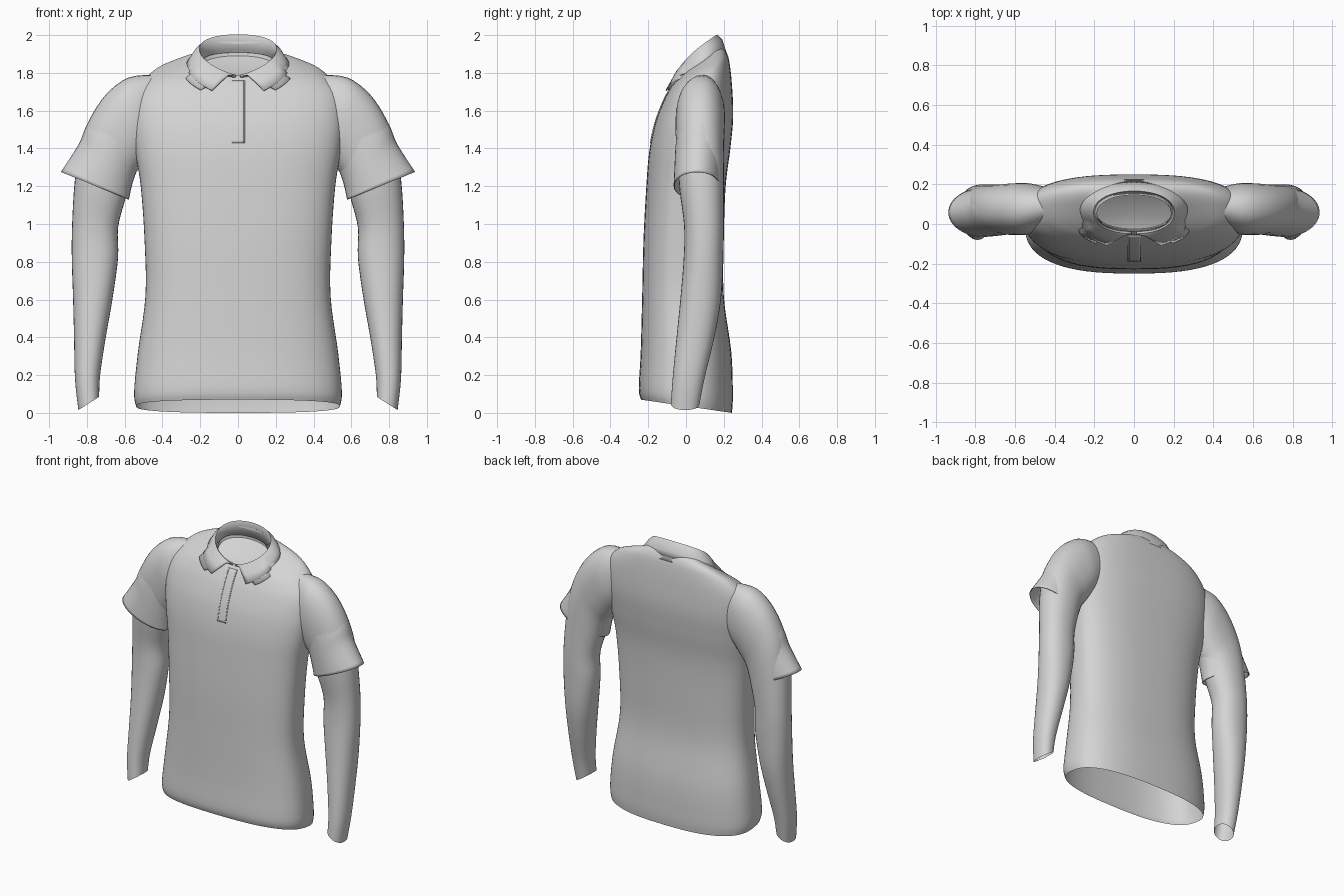
import bpy, bmesh, math
from mathutils import Vector
from mathutils.bvhtree import BVHTree

if "Cube" in bpy.data.objects:
    bpy.data.objects.remove(bpy.data.objects["Cube"])

cloth = bpy.data.materials.new("light_grey_cloth")
cloth.diffuse_color = (0.66, 0.66, 0.66, 1)
cloth.use_nodes = True
cloth.node_tree.nodes["Principled BSDF"].inputs["Base Color"].default_value = cloth.diffuse_color


def finish(name, bm, angle=40, thickness=0):
    bmesh.ops.recalc_face_normals(bm, faces=bm.faces)
    me = bpy.data.meshes.new(name)
    bm.to_mesh(me)
    bm.free()
    me.materials.append(cloth)
    me.shade_smooth()
    me.set_sharp_from_angle(angle=math.radians(angle))
    ob = bpy.data.objects.new(name, me)
    bpy.context.collection.objects.link(ob)
    if thickness:
        mod = ob.modifiers.new("cloth_thickness", "SOLIDIFY")
        mod.thickness = thickness
        mod.offset = 0
    return ob


def refine(rows, steps):
    """Catmull-Rom interpolation of section parameters."""
    out = []
    for i in range(len(rows) - 1):
        a, b = rows[max(i - 1, 0)], rows[i]
        c, d = rows[i + 1], rows[min(i + 2, len(rows) - 1)]
        for k in range(steps):
            t = k / steps
            out.append([0.5 * (2 * q + (r - p) * t + (2 * p - 5 * q + 4 * r - s) * t * t
                               + (3 * q - p - 3 * r + s) * t ** 3)
                        for p, q, r, s in zip(a, b, c, d)])
    return out + [list(rows[-1])]


def loft(bm, rings, closed=True):
    vs = [[bm.verts.new(p) for p in ring] for ring in rings]
    n = len(vs[0])
    for lo, hi in zip(vs, vs[1:]):
        for i in range(n if closed else n - 1):
            j = (i + 1) % n
            bm.faces.new((lo[i], lo[j], hi[j], hi[i]))
    return vs


def fan(bm, ring, centre):
    c = bm.verts.new(centre)
    for i in range(len(ring)):
        bm.faces.new((ring[i], ring[(i + 1) % len(ring)], c))


def soft(v, n):
    return math.copysign(abs(v) ** (2 / n), v)


def body_point(row, a, n=2.6, bend=1.0):
    """Section: half width, front y, back y, front z, back z; angle 0 is front."""
    hw, yf, yb, zf, zb = row
    t = (1 - soft(math.cos(a), n)) / 2
    return Vector((hw * soft(math.sin(a), n), yf + (yb - yf) * t,
                   zf + (zb - zf) * t ** bend))


def sleeve_ring(row, side, n=2.2, count=32):
    """Section: inner x z, outer x z, front y, back y."""
    xi, zi, xo, zo, yf, yb = row
    ring = []
    for i in range(count):
        a = math.tau * i / count
        u, v = (1 + soft(math.cos(a), n)) / 2, (1 + soft(math.sin(a), n)) / 2
        ring.append((side * (xi + (xo - xi) * u), yf + (yb - yf) * v, zi + (zo - zi) * u))
    return ring


# Torso, open at the hem, closed inside the neck
torso_rows = [
    (0.54, -0.238, 0.243, 0.07, 0.0), (0.55, -0.25, 0.248, 0.13, 0.09),
    (0.53, -0.24, 0.24, 0.32, 0.32), (0.49, -0.232, 0.2, 0.62, 0.62),
    (0.495, -0.225, 0.2, 0.92, 0.92), (0.515, -0.21, 0.21, 1.2, 1.2),
    (0.545, -0.195, 0.235, 1.38, 1.4), (0.56, -0.165, 0.25, 1.53, 1.57),
    (0.54, -0.12, 0.243, 1.65, 1.74), (0.46, -0.083, 0.23, 1.72, 1.855),
    (0.36, -0.06, 0.215, 1.755, 1.905), (0.25, -0.04, 0.195, 1.78, 1.935)]
bm = bmesh.new()
N = 72
rings = [[body_point(r, math.tau * i / N) for i in range(N)] for r in refine(torso_rows, 5)]
# Neck stand rises inside the collar, then turns down to the neck lining
for row in [(0.212, -0.035, 0.165, 1.785, 1.965), (0.2, -0.03, 0.155, 1.785, 1.97)]:
    rings.append([body_point(row, math.tau * i / N, 2.2, 0.7) for i in range(N)])
rings.append([body_point((0.19, -0.025, 0.15, 1.775, 1.89), math.tau * i / N, 2.2)
              for i in range(N)])
vs = loft(bm, rings)
fan(bm, vs[-1], (0, 0.05, 1.8))
bm.normal_update()
surface = BVHTree.FromBMesh(bm)
finish("torso", bm)


def on_chest(x, z, lift):
    hit = surface.ray_cast(Vector((x, -1, z)), Vector((0, 1, 0)))[0]
    return Vector((x, (hit.y if hit else -0.05) - lift, z))


# Folded collar, open at the front, with a second layer under it; points lie on the chest
top = (0.205, -0.05, 0.167, 1.785, 2.0)
for name, low, gap, tip, lift in [
        ("collar", (0.272, -0.075, 0.212, 1.735, 1.905), 0.5, 0.055, 0.016),
        ("collar_underlayer", (0.292, -0.08, 0.222, 1.72, 1.88), 0.72, 0.05, 0.009)]:
    drop = 0 if name == "collar" else 0.012
    rows = [(0.19, -0.04, 0.15, 1.775, 1.92 - drop), top,
            (0.228, -0.06, 0.188, 1.78, 1.975 - drop), low]
    strips = []
    for k, (row, g) in enumerate(zip(rows, (0.05, 0.05, 0.2, gap))):
        strip = []
        for i in range(61):
            a = g + (math.tau - 2 * g) * i / 60
            p = body_point(row, a, 2.15, 0.65)
            if k == 3:  # dip towards the collar points
                p.z -= tip * max(0, abs(i - 30) / 30 - 0.55) / 0.45
            if k > 1 and math.cos(a) > 0.3:
                p.y = min(p.y, on_chest(p.x, p.z, lift).y)
            strip.append(p)
        strips.append(strip)
    # extra row keeps the fall clear of the chest
    mid = []
    for i, (p, q) in enumerate(zip(strips[2], strips[3])):
        m = (p + q) / 2
        if abs(i - 30) > 17:
            m.y = min(m.y, on_chest(m.x, m.z, lift).y)
        mid.append(m)
    strips.insert(3, mid)
    bm = bmesh.new()
    loft(bm, strips, closed=False)
    finish(name, bm, 60, 0.008)

# Button placket: shallow strip with raised edges laid on the chest
for name, x0, x1, lift in [("placket", -0.032, 0.036, 0.001),
                           ("placket_edge_left", -0.032, -0.026, 0.003),
                           ("placket_edge_right", 0.030, 0.036, 0.003)]:
    bm = bmesh.new()
    loft(bm, [[on_chest(x0 + (x1 - x0) * i / 4, 1.43 + 0.33 * k / 24, lift)
               for i in range(5)] for k in range(25)], closed=False)
    finish(name, bm, 40, 0.002)

# Long sleeves, open at the cuffs, and the flared short sleeves over them
long_rows = [
    (0.40, 1.46, 0.44, 1.79, 0.0, 0.18), (0.47, 1.37, 0.58, 1.775, -0.05, 0.205),
    (0.52, 1.30, 0.70, 1.685, -0.055, 0.205), (0.555, 1.25, 0.79, 1.545, -0.05, 0.2),
    (0.58, 1.19, 0.838, 1.40, -0.042, 0.2), (0.60, 1.12, 0.865, 1.22, -0.033, 0.2),
    (0.635, 0.98, 0.878, 1.0, -0.01, 0.2), (0.635, 0.82, 0.88, 0.82, -0.012, 0.197),
    (0.665, 0.6, 0.873, 0.6, -0.03, 0.185), (0.70, 0.4, 0.868, 0.4, -0.05, 0.15),
    (0.73, 0.2, 0.863, 0.18, -0.07, 0.1), (0.735, 0.085, 0.845, 0.015, -0.08, 0.072)]
short_rows = [
    (0.53, 1.30, 0.76, 1.59, -0.05, 0.195), (0.55, 1.25, 0.805, 1.51, -0.055, 0.195),
    (0.565, 1.2, 0.842, 1.42, -0.058, 0.19), (0.58, 1.13, 0.935, 1.275, -0.063, 0.18)]
for side, label in [(-1, "left"), (1, "right")]:
    bm = bmesh.new()
    loft(bm, [sleeve_ring(r, side) for r in refine(long_rows, 4)])
    finish("long_sleeve_" + label, bm)
    bm = bmesh.new()
    loft(bm, [sleeve_ring(r, side, 2.0) for r in refine(short_rows, 5)])
    finish("short_sleeve_" + label, bm, 50, 0.005)
